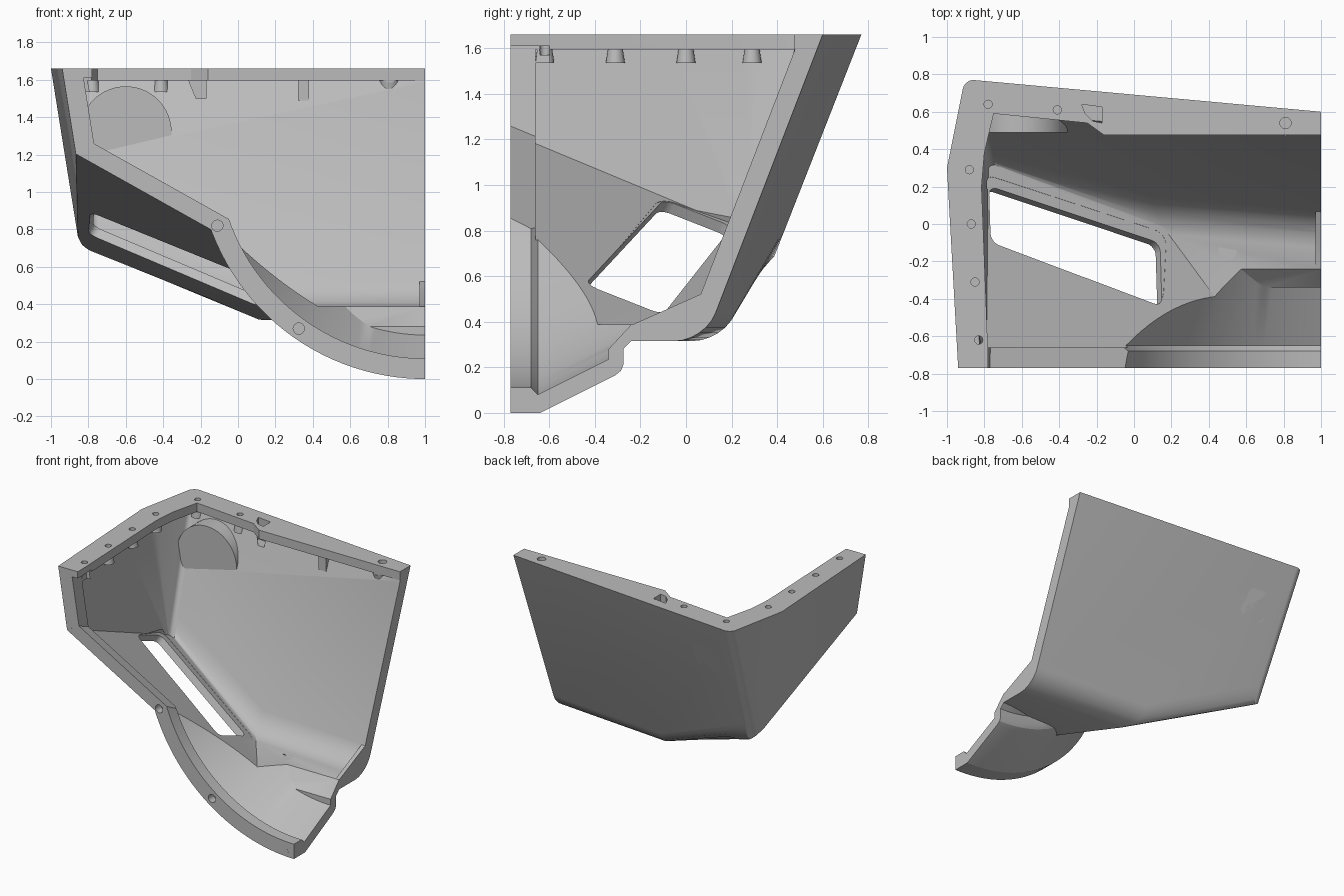
import bpy, bmesh, math
from mathutils import Vector as V, Matrix

if "Cube" in bpy.data.objects:
    bpy.data.objects.remove(bpy.data.objects["Cube"])

grey = bpy.data.materials.new("light_grey")
grey.diffuse_color = (0.5, 0.5, 0.5, 1)
grey.use_nodes = True
grey.node_tree.nodes["Principled BSDF"].inputs["Base Color"].default_value = grey.diffuse_color


def make(name, bm):
    bmesh.ops.recalc_face_normals(bm, faces=bm.faces[:])
    me = bpy.data.meshes.new(name)
    bm.to_mesh(me)
    bm.free()
    ob = bpy.data.objects.new(name, me)
    bpy.context.collection.objects.link(ob)
    me.materials.append(grey)
    return ob


def clip(bm, point, normal):
    """Cut away everything beyond a plane and close the cut."""
    r = bmesh.ops.bisect_plane(bm, geom=bm.verts[:] + bm.edges[:] + bm.faces[:],
                               plane_co=point, plane_no=normal, clear_outer=True)
    edges = [e for e in r["geom_cut"] if isinstance(e, bmesh.types.BMEdge)]
    if edges:
        bmesh.ops.holes_fill(bm, edges=edges, sides=0)


def closed(ob):
    bm = bmesh.new()
    bm.from_mesh(ob.data)
    ok = all(e.is_manifold for e in bm.edges)
    bm.free()
    return ok


def combine(a, b, op):
    m = a.modifiers.new("b", "BOOLEAN")
    m.operation, m.object = op, b
    if closed(a) and closed(b):
        m.solver = "MANIFOLD"
    else:
        m.solver = "EXACT"
        m.use_hole_tolerant = True
    bpy.context.view_layer.objects.active = a
    bpy.ops.object.modifier_apply(modifier=m.name)
    bpy.data.objects.remove(b, do_unlink=True)


# Walls: outward normal and a point on the outer face
BACK = V((0.0914, 1, -0.385)).normalized()
WALLS = {
    "left": (V((-1, -0.056, -0.16)).normalized(), V((-1, 0.3, 1.66))),
    "left_back": (V((-1, 0.2, -0.16)).normalized(), V((-1, 0.3, 1.66))),
    "back": (BACK, V((1, 0.6, 1.66))),
    "slant": (V((-0.56, -0.41, -1)).normalized(), V((-0.86, -0.77, 1.2))),
    "flat": (V((0, 0, -1)), V((0, 0, 0.315))),
}
SLANT, SLANT_P = WALLS["slant"]


def body(name, inset, front, top, right, corner, base, back=3):
    """Tapered box from the walls, each moved inward, with rounded back edges."""
    bm = bmesh.new()
    bmesh.ops.create_cube(bm, size=6)
    for key, (n, p) in WALLS.items():
        clip(bm, p - n * inset[key], n)
    for p, n in (((0, front, 0), (0, -1, 0)), ((0, 0, top), (0, 0, 1)), ((right, 0, 0), (1, 0, 0)),
                 ((0, back, 0), (0, 1, 0))):
        clip(bm, p, n)
    for radius, keys in ((corner, ("left_back",)), (base, ("slant", "flat"))):
        if not radius:
            continue
        bm.normal_update()
        sel = []
        for e in bm.edges:
            ns = [f.normal for f in e.link_faces]
            if any(n.dot(BACK) > 0.9999 for n in ns) and \
                    any(n.dot(WALLS[k][0]) > 0.9999 for n in ns for k in keys):
                sel.append(e)
        bmesh.ops.bevel(bm, geom=sel, offset=radius, segments=6, profile=0.5, affect='EDGES')
    return make(name, bm)


def lathe(name, profile):
    """Revolve (y, radius) points about the chin axis."""
    bm = bmesh.new()
    n = 128
    rings = [[bm.verts.new((1 + r * math.sin(2 * math.pi * (i + 0.5) / n), y,
                            1.22 - r * math.cos(2 * math.pi * (i + 0.5) / n))) for i in range(n)]
             for y, r in profile]
    for a, b in zip(rings, rings[1:]):
        for i in range(n):
            bm.faces.new((a[i], a[(i + 1) % n], b[(i + 1) % n], b[i]))
    bm.faces.new(rings[0])
    bm.faces.new(rings[-1])
    return make(name, bm)


def rod(start, end, r1, r2=None, n=24):
    start, end = V(start), V(end)
    d = end - start
    bm = bmesh.new()
    bmesh.ops.create_cone(bm, cap_ends=True, segments=n, radius1=r1,
                          radius2=r1 if r2 is None else r2, depth=d.length)
    bm.transform(Matrix.Translation((start + end) / 2) @ d.to_track_quat('Z', 'Y').to_matrix().to_4x4())
    return make("rod", bm)


def prism(points, vec, radius=0):
    bm = bmesh.new()
    vec = V(vec)
    a = [bm.verts.new(p) for p in points]
    b = [bm.verts.new(V(p) + vec) for p in points]
    bm.faces.new(a)
    bm.faces.new(b)
    sides = []
    for i in range(len(a)):
        j = (i + 1) % len(a)
        bm.faces.new((a[i], a[j], b[j], b[i]))
        sides.append(bm.edges.get((a[i], b[i])))
    if radius:
        bmesh.ops.bevel(bm, geom=sides, offset=radius, segments=6, profile=0.5, affect='EDGES')
    return make("prism", bm)


def on_slant(x, y, h):
    """Point on the slanted floor's outer face, lifted h along its normal."""
    z = SLANT_P.z - 0.56 * (x - SLANT_P.x) - 0.41 * (y - SLANT_P.y)
    return V((x, y, z)) - SLANT * h


# Outer shape: tapered box plus conical chin, trimmed to the open sides
shell = body("corner_shell", dict.fromkeys(WALLS, 0), -0.85, 1.75, 1.2, 0.05, 0.13)
combine(shell, lathe("chin", [(-0.95, 1.22), (-0.64, 1.22), (-0.31, 1.055), (-0.285, 1.035), (-0.275, 1.01),
                              (-0.275, 0.94), (-0.24, 0.905), (-0.1, 0.85)]), "UNION")
combine(shell, prism([(-2, -0.77, -1), (1, -0.77, -1), (1, 2, -1), (-2, 2, -1)], (0, 0, 2.66)), "INTERSECT")

# Main hollow
inset = {"left": 0.08, "left_back": 0.08, "back": 0.09, "slant": 0.055, "flat": 0.072}
hollow = body("hollow", inset, -0.66, 1.595, 1.1, 0.03, 0.14)

# Solid parts left standing in the hollow: round mount, edge rib, screw bosses, clip
combine(hollow, rod((-0.6, 0.49, 1.32), (-0.6, 1, 1.32), 0.245, n=64), "DIFFERENCE")
combine(hollow, prism([(0.97, -0.24, 0.385), (0.97, 0.14, 0.555), (0.97, 0.3, 0.555), (0.97, 0.3, 0.3),
                       (0.97, -0.24, 0.3)], (0.3, 0, 0)), "DIFFERENCE")
TOP_HOLES = [(-0.83, -0.62), (-0.85, -0.31), (-0.87, 0), (-0.88, 0.29), (-0.78, 0.64), (-0.41, 0.61)]
for x, y in TOP_HOLES:
    combine(hollow, rod((x, y, 1.535), (x, y, 1.64), 0.042, 0.026), "DIFFERENCE")
combine(hollow, rod((0.81, 0.53, 1.45), (0.81, 0.53, 1.64), 0.03, 0.07), "DIFFERENCE")
combine(hollow, prism([(0.32, 0.49, 1.49), (0.38, 0.49, 1.49), (0.38, 0.7, 1.49), (0.32, 0.7, 1.49)],
                      (0, 0, 0.2)), "DIFFERENCE")
combine(shell, hollow, "DIFFERENCE")

# Chin hollow with a raised front lip and a sloped step at the back
chin_hollow = lathe("chin_hollow", [(-0.9, 1.11), (-0.68, 1.11), (-0.65, 1.14), (-0.24, 0.935)])
combine(chin_hollow, prism([(-0.5, -0.34, -1), (-0.5, -0.34, 0.28), (-0.5, -0.24, 0.388), (-0.5, 0, 0.388),
                            (-0.5, 0, -1)], (3, 0, 0)), "DIFFERENCE")
combine(shell, chin_hollow, "DIFFERENCE")

# Front opening, leaving a rim
inset.update(left=0.105, left_back=0.105, slant=0.09)
combine(shell, body("front_opening", inset, -0.9, 1.61, 1.15, 0, 0, -0.6), "DIFFERENCE")

# Top opening, leaving a flange
plan = [(-0.78, -1), (-0.78, -0.7), (-0.815, 0.2), (-0.8, 0.38), (-0.75, 0.59),
        (-0.25, 0.54), (-0.16, 0.475), (1.2, 0.475), (1.2, -1)]
combine(shell, prism([(x, y, 1.585) for x, y in plan], (0, 0, 0.3)), "DIFFERENCE")

# Window in the slanted floor with a stepped pocket behind it
window = [(-0.8, 0.185), (0.115, -0.12), (0.125, -0.46), (-0.79, -0.115)]
combine(shell, prism([on_slant(x, y, 0.06) + SLANT * 0.3 for x, y in window], -SLANT * 0.42, 0.05), "DIFFERENCE")
pocket = [(-0.83, 0.25), (0.15, -0.07), (0.13, -0.45), (-0.79, -0.13)]
combine(shell, prism([on_slant(x, y, 0.053) for x, y in pocket], -SLANT * 0.15, 0.07), "DIFFERENCE")

# Recess and through hole of the round mount
combine(shell, rod((-0.6, 0.575, 1.32), (-0.6, 1, 1.32), 0.12, n=48), "DIFFERENCE")
combine(shell, rod((-0.6, 0.3, 1.32), (-0.6, 1.1, 1.32), 0.04), "DIFFERENCE")

# Cable notch in the flange
combine(shell, prism([(-0.28, 0.64, 1.5), (-0.17, 0.625, 1.5), (-0.17, 0.54, 1.5), (-0.22, 0.55, 1.5),
                      (-0.26, 0.59, 1.5)], (0, 0, 0.3)), "DIFFERENCE")

# Screw holes: top flange, front rim, right edge, floor
for x, y in TOP_HOLES:
    combine(shell, rod((x, y, 1.57), (x, y, 1.8), 0.022, n=16), "DIFFERENCE")
combine(shell, rod((0.81, 0.54, 1.56), (0.81, 0.54, 1.8), 0.03, n=16), "DIFFERENCE")
for x, z in [(-0.875, 1.6), (-0.815, 1.245), (-0.11, 0.82), (0.325, 0.27), (0.91, 0.06)]:
    combine(shell, rod((x, -0.9, z), (x, -0.71, z), 0.03, n=16), "DIFFERENCE")
combine(shell, rod((0.9, -0.04, 0.43), (1.1, -0.04, 0.43), 0.022, n=16), "DIFFERENCE")
combine(shell, rod((0.5, -0.14, 0.35), (0.5, -0.14, 0.5), 0.05), "DIFFERENCE")

# Smooth the curved areas, keep hard edges
bpy.ops.object.select_all(action='DESELECT')
shell.select_set(True)
bpy.context.view_layer.objects.active = shell
bpy.ops.object.shade_smooth_by_angle(angle=math.radians(25))
